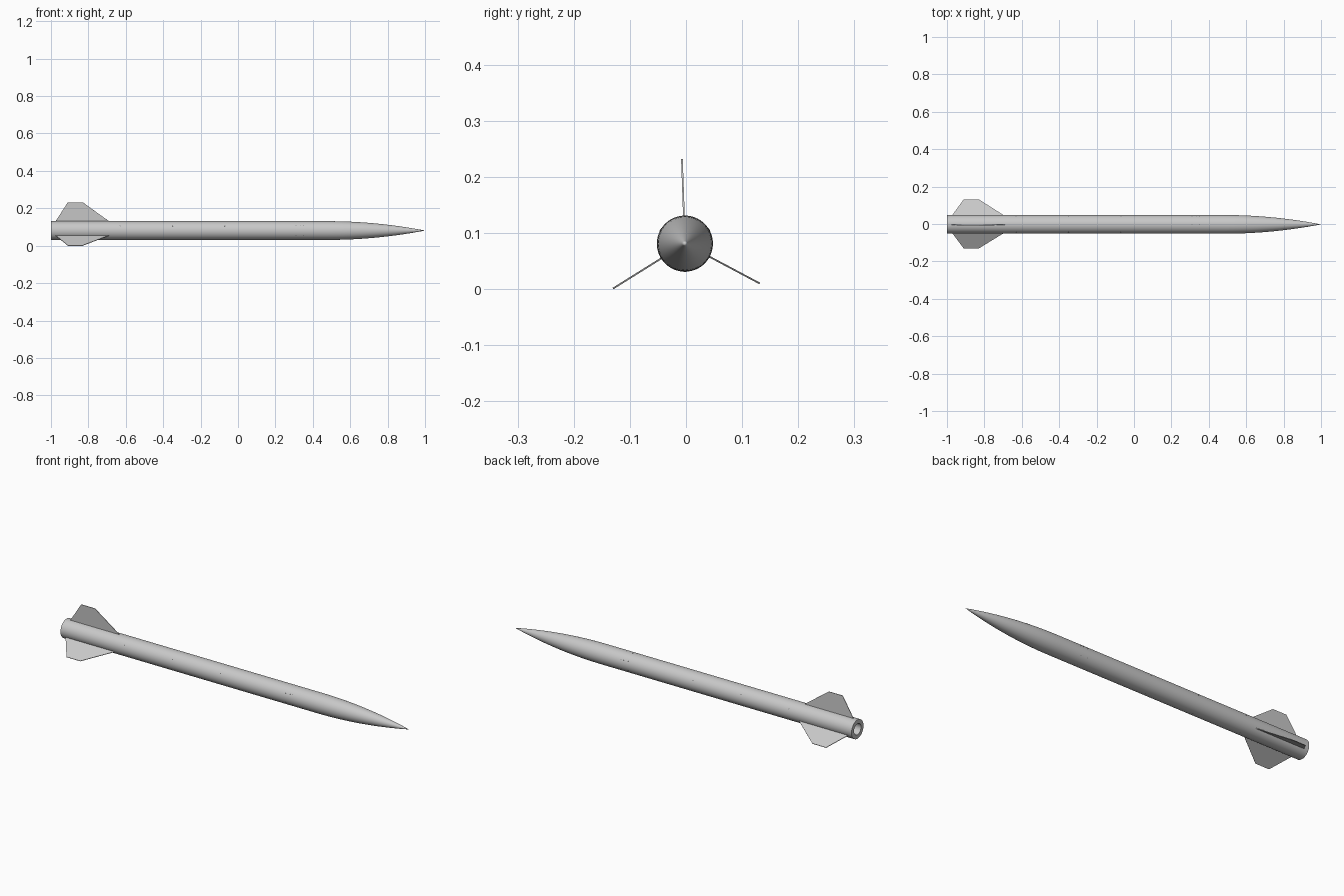
import bpy, bmesh, math
from mathutils import Matrix, Vector

old = bpy.data.objects.get("Cube")
if old:
    bpy.data.objects.remove(old, do_unlink=True)

AXIS_Y, AXIS_Z, RADIUS = -0.002, 0.081, 0.05
SIDES = 64


def material(name, value):
    mat = bpy.data.materials.new(name)
    colour = (value, value, value, 1)
    mat.use_nodes = True
    mat.diffuse_color = colour
    mat.node_tree.nodes["Principled BSDF"].inputs["Base Color"].default_value = colour
    return mat


grey = material("light grey", 0.58)
dark = material("dark grey", 0.2)


def finish(name, bm, mat, smooth=False):
    bmesh.ops.recalc_face_normals(bm, faces=bm.faces[:])
    mesh = bpy.data.meshes.new(name)
    bm.to_mesh(mesh)
    bm.free()
    mesh.materials.append(mat)
    obj = bpy.data.objects.new(name, mesh)
    obj.location = (0, AXIS_Y, AXIS_Z)
    bpy.context.collection.objects.link(obj)
    if smooth:
        bpy.ops.object.select_all(action="DESELECT")
        obj.select_set(True)
        bpy.context.view_layer.objects.active = obj
        bpy.ops.object.shade_smooth_by_angle(angle=math.radians(30))
    return obj


def lathe(name, profile):
    """Spin (x, radius) points around the long axis."""
    bm = bmesh.new()
    verts = [bm.verts.new((x, 0, r)) for x, r in profile]
    edges = [bm.edges.new(pair) for pair in zip(verts, verts[1:])]
    bmesh.ops.spin(bm, geom=verts + edges, cent=(0, 0, 0), axis=(1, 0, 0),
                   angle=math.tau, steps=SIDES, use_duplicate=False)
    bmesh.ops.remove_doubles(bm, verts=bm.verts[:], dist=1e-5)
    return finish(name, bm, grey, smooth=True)


# Body tube with the motor bore open at the tail
lathe("body_tube", [(-0.7, 0), (-0.7, 0.029), (-1, 0.029), (-1, RADIUS), (0.48, RADIUS)])

# Curved nose cone
START, STEPS = 0.48, 20
lathe("nose_cone", [(START + (1 - START) * i / STEPS, RADIUS * (1 - (i / STEPS) ** 2))
                    for i in range(STEPS + 1)])

# Three swept fins
OUTLINE = [(-0.975, 0.04), (-0.975, 0.05), (-0.91, 0.151),
           (-0.83, 0.151), (-0.69, 0.05), (-0.69, 0.04)]
for n, name in enumerate(("top_fin", "right_fin", "left_fin")):
    bm = bmesh.new()
    face = bm.faces.new([bm.verts.new((x, -0.0015, r)) for x, r in OUTLINE])
    new = bmesh.ops.extrude_face_region(bm, geom=[face])["geom"]
    bmesh.ops.translate(bm, vec=(0, 0.003, 0),
                        verts=[v for v in new if isinstance(v, bmesh.types.BMVert)])
    bm.transform(Matrix.Rotation(math.radians(2 + 120 * n), 4, "X"))
    finish(name, bm, grey)


# Rings of small flush screws: position, count, first angle
def screw_ring(name, x, count, first, size=0.0028):
    bm = bmesh.new()
    for i in range(count):
        a = math.radians(first + 360 * i / count)
        out = Vector((0, math.cos(a), math.sin(a)))
        place = (Matrix.Translation(out * (RADIUS - 0.0005) + Vector((x, 0, 0)))
                 @ out.to_track_quat("Z", "Y").to_matrix().to_4x4())
        bmesh.ops.create_cone(bm, cap_ends=True, segments=12, radius1=size,
                              radius2=size, depth=0.002, matrix=place)
    finish(name, bm, dark)


for name, x in (("rear", -0.63), ("middle", -0.35), ("forward", -0.07)):
    screw_ring(name + "_screws", x, 3, 30)
screw_ring("joint_rear_screws", 0.31, 6, 30, 0.002)
screw_ring("joint_front_screws", 0.35, 6, 30, 0.002)
screw_ring("joint_middle_screws", 0.335, 3, 150, 0.002)
